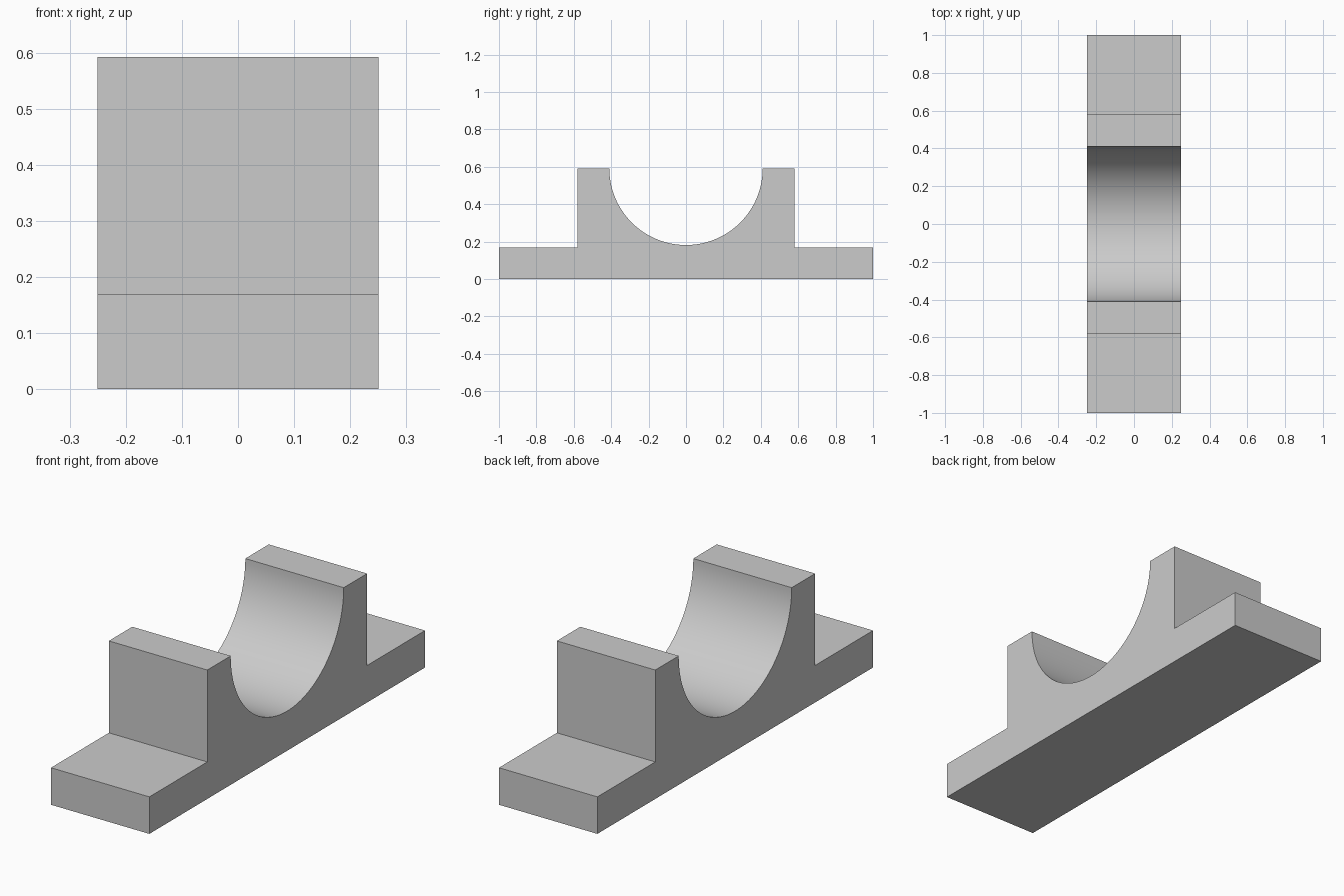
import bpy, bmesh, math

if "Cube" in bpy.data.objects:
    bpy.data.objects.remove(bpy.data.objects["Cube"])

HALF_WIDTH = 0.25
TOP, FOOT_TOP = 0.592, 0.17
BLOCK_Y, RADIUS = 0.58, 0.41
SEGMENTS = 64

# Side profile (y, z): feet, upright block, half-round saddle
outline = [(-1, 0), (1, 0), (1, FOOT_TOP), (BLOCK_Y, FOOT_TOP), (BLOCK_Y, TOP)]
for i in range(SEGMENTS + 1):
    a = math.pi * i / SEGMENTS
    outline.append((RADIUS * math.cos(a), TOP - RADIUS * math.sin(a)))
outline += [(-BLOCK_Y, TOP), (-BLOCK_Y, FOOT_TOP), (-1, FOOT_TOP)]

# Extrude the profile across the width
bm = bmesh.new()
face = bm.faces.new([bm.verts.new((-HALF_WIDTH, y, z)) for y, z in outline])
ext = bmesh.ops.extrude_face_region(bm, geom=[face], use_keep_orig=True)
moved = [v for v in ext["geom"] if isinstance(v, bmesh.types.BMVert)]
bmesh.ops.translate(bm, verts=moved, vec=(2 * HALF_WIDTH, 0, 0))
bmesh.ops.recalc_face_normals(bm, faces=bm.faces)

mesh = bpy.data.meshes.new("saddle_bracket")
bm.to_mesh(mesh)
bm.free()
bracket = bpy.data.objects.new("saddle_bracket", mesh)
bpy.context.collection.objects.link(bracket)

# Smooth only the curved saddle
bpy.context.view_layer.objects.active = bracket
bracket.select_set(True)
bpy.ops.object.shade_smooth_by_angle(angle=math.radians(30))
